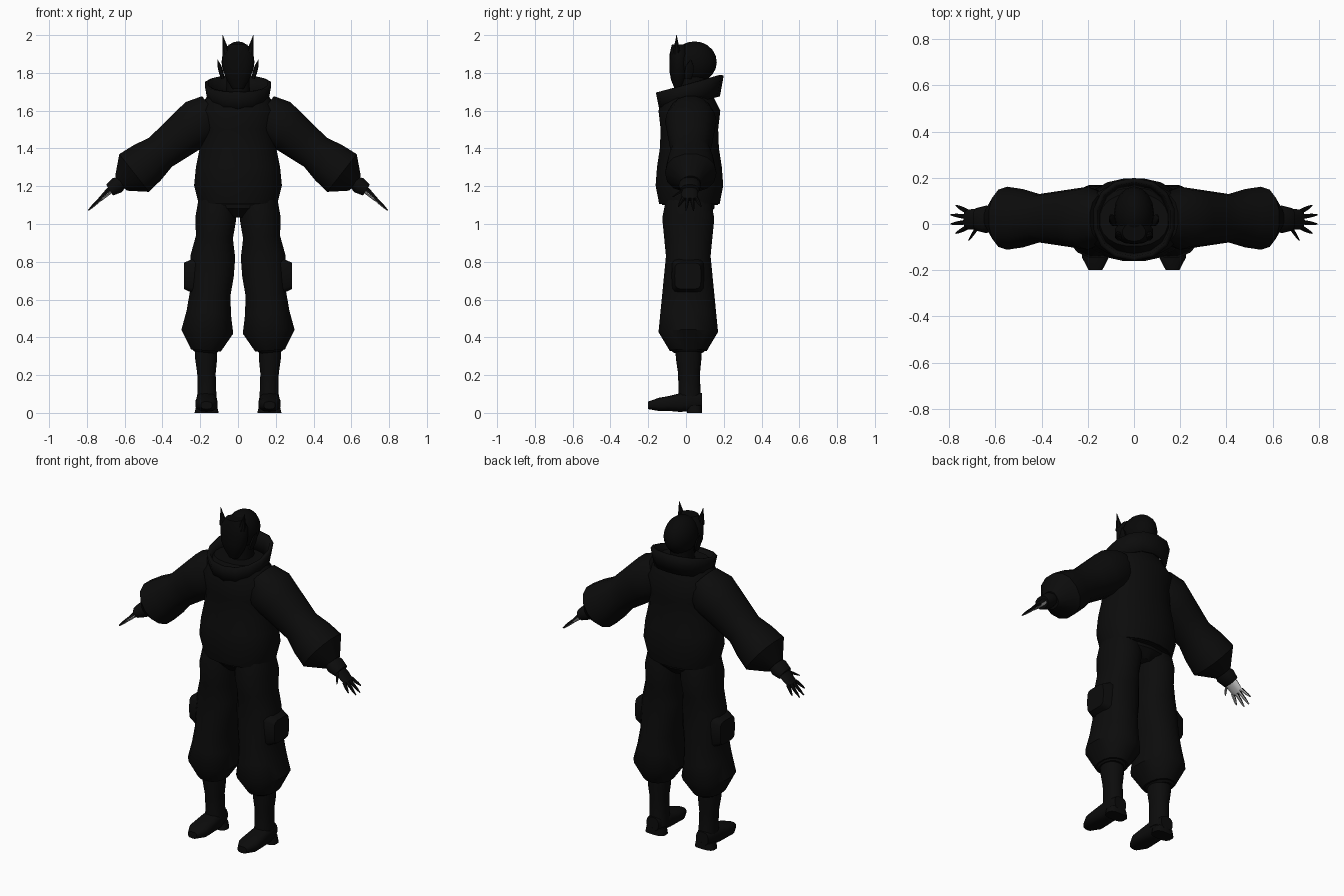
import bpy
import bmesh
from math import cos, sin, pi, radians
from mathutils import Matrix, Vector

if "Cube" in bpy.data.objects:
    bpy.data.objects.remove(bpy.data.objects["Cube"], do_unlink=True)

BACKWARD = Vector((0, 1, 0))
UPWARD = Vector((0, 0, 1))
parts = []


def make_material(name, red, green, blue):
    material = bpy.data.materials.new(name)
    material.use_nodes = True
    material.diffuse_color = (red, green, blue, 1)
    shader = material.node_tree.nodes["Principled BSDF"]
    shader.inputs["Base Color"].default_value = (red, green, blue, 1)
    shader.inputs["Roughness"].default_value = 0.9
    return material


cloth = make_material("black_cloth", 0.0035, 0.0035, 0.0035)
mask_black = make_material("black_mask", 0.0025, 0.0025, 0.0025)
pale_palm = make_material("pale_palm", 0.55, 0.55, 0.55)


def signed_power(value, exponent):
    size = abs(value) ** exponent
    return size if value >= 0 else -size


def loft(mesh, start, end, widths, depths, sides=14, power=2.2, lean=0, capped=True):
    """Skin evenly spaced superellipse rings along a straight axis."""
    start, end = Vector(start), Vector(end)
    axis = (end - start).normalized()
    depth_way = UPWARD if abs(axis.y) > 0.9 else BACKWARD
    width_way = axis.cross(depth_way).normalized()
    depth_way = depth_way + UPWARD * lean
    loops = []
    for index, (width, depth) in enumerate(zip(widths, depths)):
        centre = start.lerp(end, index / (len(widths) - 1))
        loop = []
        for side in range(sides):
            angle = 2 * pi * (side + 0.5) / sides
            across = width * signed_power(cos(angle), 2 / power)
            along = depth * signed_power(sin(angle), 2 / power)
            loop.append(mesh.verts.new(centre + width_way * across + depth_way * along))
        loops.append(loop)
    for lower, upper in zip(loops, loops[1:]):
        for side in range(sides):
            after = (side + 1) % sides
            mesh.faces.new((lower[side], lower[after], upper[after], upper[side]))
    if capped:
        mesh.faces.new(reversed(loops[0]))
        mesh.faces.new(loops[-1])


def finish(name, mesh, materials, mirrored=False):
    data = bpy.data.meshes.new(name)
    mesh.to_mesh(data)
    mesh.free()
    for material in materials:
        data.materials.append(material)
    part = bpy.data.objects.new(name, data)
    bpy.context.collection.objects.link(part)
    if mirrored:
        part.modifiers.new("other_side", 'MIRROR')
    parts.append(part)
    return part


def tube(name, start, end, widths, depths, material=cloth, mirrored=False, **shape):
    mesh = bmesh.new()
    loft(mesh, start, end, widths, depths, **shape)
    bmesh.ops.recalc_face_normals(mesh, faces=mesh.faces)
    return finish(name, mesh, [material], mirrored)


def scaled(values, factor):
    return [value * factor for value in values]


def padded(values, extra):
    return [value + extra for value in values]


# Baggy jacket with a narrow hem and rounded shoulders
jacket_widths = [.21, .235, .225, .205, .2, .215, .15]
tube("jacket", (0, .018, 1.105), (0, .018, 1.7), jacket_widths,
     scaled(jacket_widths, .77), sides=20)
tube("jacket_hem", (0, .02, 1.1), (0, .02, 1.15), [.21, .2], [.15, .15], sides=20)

# Tall open collar that rises towards the back
collar_widths = [.14, .15, .16]
collar = tube("collar", (0, .02, 1.64), (0, .02, 1.745), collar_widths, collar_widths,
              lean=.28, capped=False)
collar.modifiers.new("thickness", 'SOLIDIFY').thickness = .02

# Sleeves that balloon above the gathered cuffs
sleeve_radii = [.1, .13, .12, .11, .1, .12, .13, .05]
tube("sleeves", (.13, .025, 1.6), (.62, .025, 1.215), sleeve_radii,
     scaled(sleeve_radii, 1.05), mirrored=True)
cuff_radii = [.03, .045, .035]
tube("sleeve_cuffs", (.6, .02, 1.23), (.68, .02, 1.18), cuff_radii,
     padded(cuff_radii, .015), mirrored=True)

# Gloved hands: palm, four fanned fingers and a thumb
reach = Vector((.73, 0, -.68))
wrist = Vector((.65, .02, 1.205))
hand_back = Vector((.68, 0, .73))
finger_radii = [.011, .01, .008, .003]
hands = bmesh.new()
loft(hands, wrist, wrist + reach * .11, [.02, .018, .012], [.03, .045, .042], sides=10)
for finger in range(4):
    spread = finger - 1.5
    knuckle = wrist + reach * .1 + BACKWARD * spread * .023
    fingertip = wrist + reach * (.2 - .015 * spread ** 2) + BACKWARD * spread * .04
    loft(hands, knuckle, fingertip, finger_radii, finger_radii, sides=8)
thumb_root = wrist + reach * .03 - BACKWARD * .025
thumb_tip = wrist + reach * .09 - BACKWARD * .09
loft(hands, thumb_root, thumb_tip, finger_radii, finger_radii, sides=8)
bmesh.ops.recalc_face_normals(hands, faces=hands.faces)
hands.normal_update()
for face in hands.faces:
    face.material_index = int(face.normal.dot(hand_back) < -.25)
finish("hands", hands, [cloth, pale_palm], mirrored=True)

# Trousers: hips and two baggy legs gathered below the knee
tube("hips", (0, .02, 1.035), (0, .02, 1.13), [.06, .17, .2], [.09, .13, .13])
leg_widths = [.1, .11, .1, .12, .12, .11, .12, .14, .08]
tube("trouser_legs", (.11, .012, 1.13), (.17, .012, .33), leg_widths,
     [.12, .14, .13, .12, .13, .14, .15, .16, .1], mirrored=True, sides=16)
hem_widths = [.08, .085, .06]
tube("trouser_cuffs", (.17, .012, .37), (.175, .012, .32), hem_widths,
     padded(hem_widths, .02), mirrored=True)

# Cargo pockets bulging from the outer thighs
tube("cargo_pockets", (.2, .01, .725), (.287, .01, .725),
     [.1, .09, .07], [.09, .085, .07], power=5, mirrored=True)

# Boots: tapered shaft, rounded shoe and square heel
shaft_radii = [.06, .06, .05, .05, .055]
tube("boot_shafts", (.17, .012, .37), (.164, .02, .05), shaft_radii,
     padded(shaft_radii, .008), mirrored=True)
tube("boot_shoes", (.167, .084, .065), (.167, -.2, .04),
     [.04, .055, .055, .06, .06, .03], [.04, .05, .05, .04, .035, .02],
     power=2.8, mirrored=True)
tube("boot_heels", (.166, .045, 0), (.166, .045, .04), [.065, .055], [.04, .04],
     power=3, mirrored=True)

# Neck, rounded head and pointed mask
tube("neck", (0, .03, 1.62), (0, .04, 1.78), [.07, .06], [.075, .07], mask_black)
skull = bmesh.new()
placement = Matrix.LocRotScale(Vector((0, .045, 1.857)), None, Vector((.087, .118, .11)))
bmesh.ops.create_uvsphere(skull, u_segments=16, v_segments=10, radius=1, matrix=placement)
finish("head", skull, [mask_black])
tube("mask", (0, -.04, 1.715), (0, -.035, 1.95), [.03, .06, .08, .085, .085, .05],
     [.02, .04, .05, .05, .05, .04], mask_black)

# Upright horns and small pointed ears
horn_radii = [.022, .016, .008, .001]
tube("horns", (.062, -.05, 1.9), (.081, -.05, 2), horn_radii, horn_radii,
     mask_black, mirrored=True, sides=8)
ear_widths = [.01, .013, .011, .001]
tube("ears", (.08, .01, 1.77), (.108, .025, 1.87), ear_widths, scaled(ear_widths, 2),
     mask_black, mirrored=True, sides=8)

# Smooth shading with crisp folds
bpy.ops.object.select_all(action='DESELECT')
for part in parts:
    part.select_set(True)
bpy.context.view_layer.objects.active = parts[0]
bpy.ops.object.shade_smooth_by_angle(angle=radians(40))
